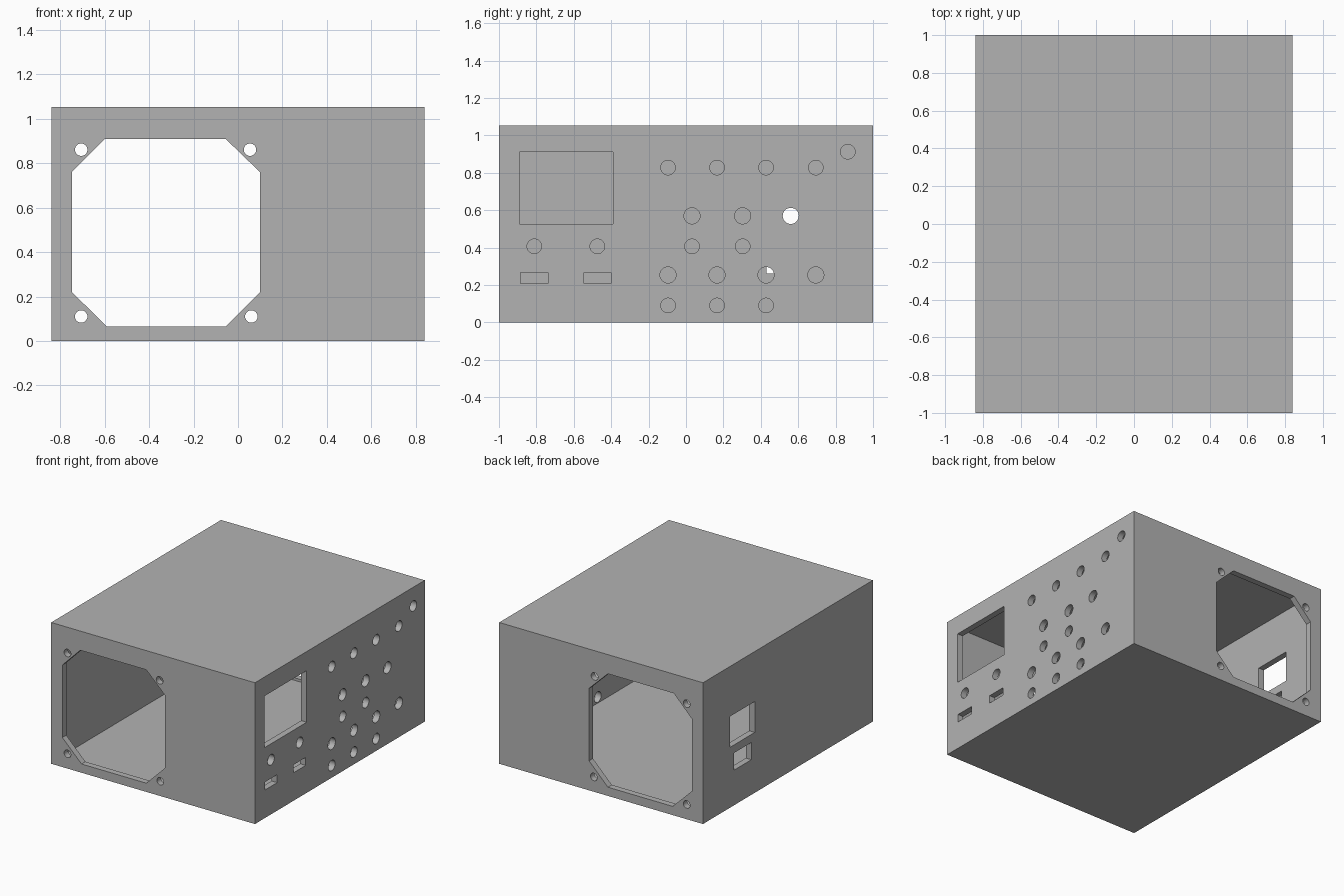
import bpy
from math import cos, sin, tau

old = bpy.data.objects.get("Cube")
if old:
    bpy.data.objects.remove(old, do_unlink=True)

W, D, H = 1.68, 2.0, 1.053      # outer size
WALL = 0.046

grey = bpy.data.materials.new("light_grey")
grey.use_nodes = True
grey.diffuse_color = (0.45, 0.45, 0.45, 1)
grey.node_tree.nodes["Principled BSDF"].inputs["Base Color"].default_value = grey.diffuse_color


def circle(u, v, r, n=32):
    return [(u + r * cos(tau * i / n), v + r * sin(tau * i / n)) for i in range(n)]


def rect(u0, u1, v0, v1):
    return [(u0, v0), (u1, v0), (u1, v1), (u0, v1)]


def prisms(name, outlines, axis, start, end):
    """Extrude (u, z) outlines along the x or y axis into one object."""
    verts, faces = [], []
    for pts in outlines:
        b, n = len(verts), len(pts)
        for d in (start, end):
            verts += [(d, u, v) if axis == "x" else (u, d, v) for u, v in pts]
        caps = [list(range(b, b + n))[::-1], list(range(b + n, b + 2 * n))]
        sides = [[b + i, b + (i + 1) % n, b + n + (i + 1) % n, b + n + i] for i in range(n)]
        # The (x, z) plane is mirrored relative to (y, z), so flip its winding
        faces += [f if axis == "x" else f[::-1] for f in caps + sides]
    mesh = bpy.data.meshes.new(name)
    mesh.from_pydata(verts, [], faces)
    mesh.materials.append(grey)
    obj = bpy.data.objects.new(name, mesh)
    bpy.context.collection.objects.link(obj)
    return obj


def cut(target, cutter):
    cutter.hide_render = True
    mod = target.modifiers.new(cutter.name, "BOOLEAN")
    mod.operation, mod.solver, mod.object = "DIFFERENCE", "EXACT", cutter
    bpy.context.view_layer.objects.active = target
    bpy.ops.object.modifier_apply(modifier=mod.name)
    bpy.data.objects.remove(cutter, do_unlink=True)


# Hollow closed case
case = prisms("case", [rect(-W / 2, W / 2, 0, H)], "y", -D / 2, D / 2)
cut(case, prisms("cavity", [rect(-W / 2 + WALL, W / 2 - WALL, WALL, H - WALL)],
                 "y", -D / 2 + WALL, D / 2 - WALL))

# Fan opening with clipped corners and screw holes, through front and back
fan = [(-0.59, 0.065), (-0.056, 0.065), (0.099, 0.22), (0.099, 0.76),
       (-0.056, 0.91), (-0.6, 0.91), (-0.748, 0.76), (-0.748, 0.22)]
screws = [(-0.706, 0.861), (0.054, 0.861), (-0.706, 0.11), (0.06, 0.11)]
cut(case, prisms("fan_cutter", [fan] + [circle(x, z, 0.028) for x, z in screws],
                 "y", -1.1, 1.1))

# Control panel on the left wall: display, slots and rows of round holes
columns = (-0.096, 0.166, 0.428, 0.694)
panel = [rect(-0.889, -0.391, 0.526, 0.911),
         rect(-0.884, -0.739, 0.209, 0.268),
         rect(-0.546, -0.402, 0.209, 0.268)]
rows = [(0.828, 0.039, columns),
        (0.913, 0.039, (0.865,)),
        (0.57, 0.043, (0.032, 0.303, 0.56)),
        (0.407, 0.039, (-0.811, -0.474, 0.032, 0.303)),
        (0.254, 0.043, columns),
        (0.091, 0.039, columns[:3])]
for z, r, ys in rows:
    panel += [circle(y, z, r) for y in ys]
cut(case, prisms("panel_cutter", panel, "x", 0.7, 0.95))

# Power socket and switch openings on the right wall
cut(case, prisms("socket_cutter", [rect(0.39, 0.68, 0.45, 0.68),
                                   rect(0.43, 0.635, 0.262, 0.39)], "x", -0.95, -0.7))

bpy.ops.object.select_all(action="DESELECT")
case.select_set(True)
bpy.context.view_layer.objects.active = case
bpy.ops.object.shade_smooth_by_angle()
